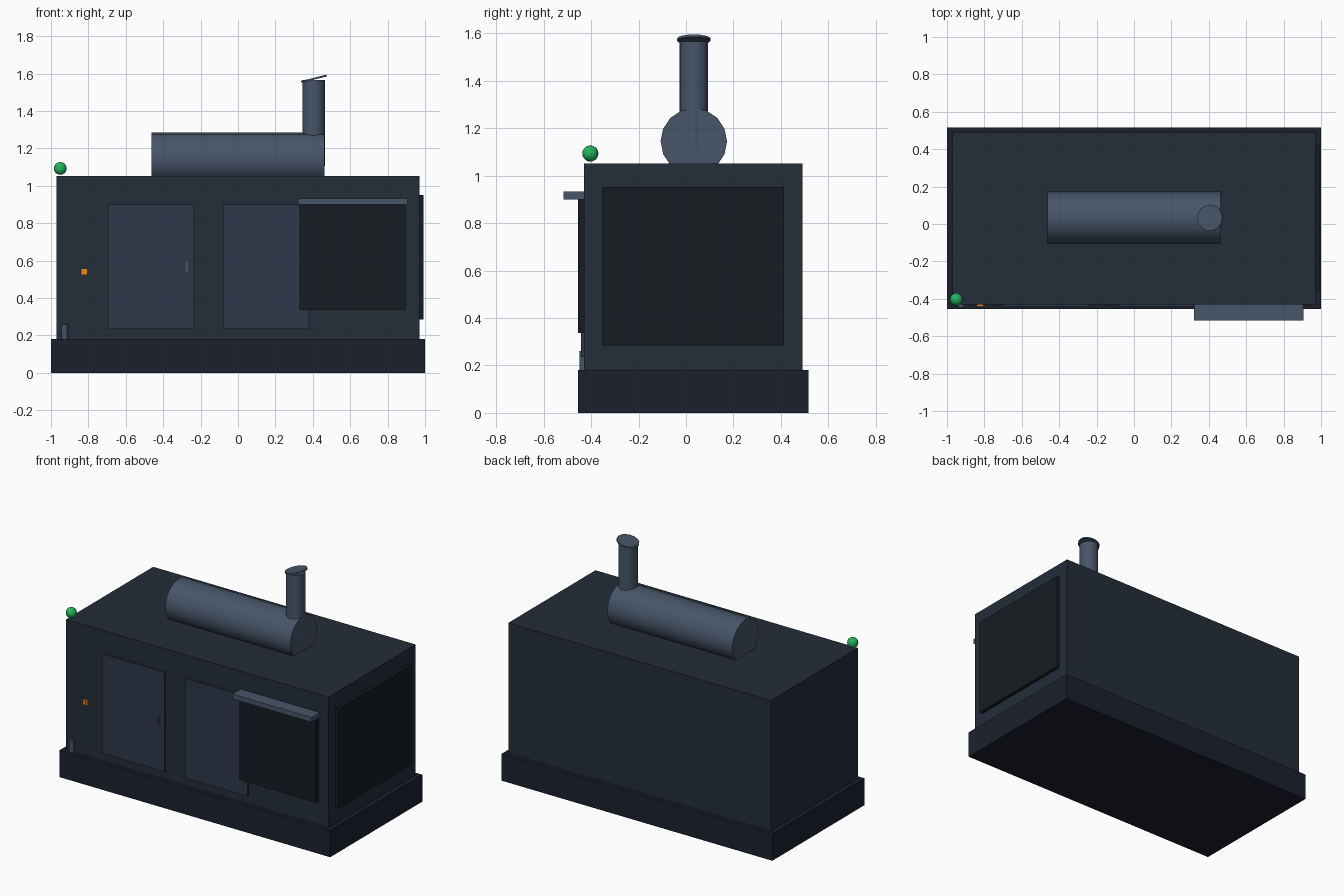
import bpy
from math import radians, pi

if "Cube" in bpy.data.objects:
    bpy.data.objects.remove(bpy.data.objects["Cube"])


def mat(name, hexcode):
    m = bpy.data.materials.new(name)
    rgb = [int(hexcode[i:i + 2], 16) / 255 for i in (0, 2, 4)]
    m.diffuse_color = [((c + 0.055) / 1.055) ** 2.4 if c > 0.04 else c / 12.92 for c in rgb] + [1]
    m.use_nodes = True
    m.node_tree.nodes["Principled BSDF"].inputs["Base Color"].default_value = m.diffuse_color
    return m


BODY = mat("body_paint", "232d3a")
BASE = mat("base_paint", "1b202d")
DOOR = mat("door_paint", "2d394a")
VENT = mat("vent_black", "161c22")
STEEL = mat("steel", "475569")
GREEN = mat("lamp_green", "22b55e")
ORANGE = mat("switch_orange", "f08a1c")


def box(name, x, y, z, m):
    """Box from (min, max) pairs."""
    bpy.ops.mesh.primitive_cube_add(size=1, location=[sum(p) / 2 for p in (x, y, z)])
    o = bpy.context.object
    o.name = name
    o.scale = [p[1] - p[0] for p in (x, y, z)]
    bpy.ops.object.transform_apply(location=False, rotation=False, scale=True)
    o.data.materials.append(m)
    return o


def cyl(name, loc, r, depth, m, rot=(0, 0, 0), sides=16):
    bpy.ops.mesh.primitive_cylinder_add(vertices=sides, radius=r, depth=depth,
                                        location=loc, rotation=rot)
    o = bpy.context.object
    o.name = name
    o.data.materials.append(m)
    bpy.ops.object.shade_smooth_by_angle(angle=radians(35))
    return o


# Skid base and enclosure
box("skid_base", (-1, 1), (-0.455, 0.517), (0, 0.18), BASE)
box("enclosure", (-0.97, 0.97), (-0.43, 0.49), (0.18, 1.052), BODY)

# Front doors and the latch
for i, x in enumerate((-0.695, -0.08)):
    box(f"door_{i + 1}", (x, x + 0.46), (-0.442, -0.425), (0.235, 0.9), DOOR)
box("door_latch", (-0.281, -0.267), (-0.45, -0.44), (0.54, 0.595), STEEL)

# Intake vent with hood, radiator vent on the right end
box("intake_vent", (0.33, 0.895), (-0.455, -0.425), (0.337, 0.9), VENT)
box("intake_hood", (0.32, 0.907), (-0.517, -0.43), (0.9, 0.932), STEEL)
box("radiator_vent", (0.965, 0.993), (-0.355, 0.414), (0.285, 0.951), VENT)

# Exhaust: muffler, stack and tilted rain cap
cyl("muffler", (-0.001, 0.033, 1.144), 0.14, 0.925, STEEL, (0, pi / 2, 0))
cyl("exhaust_stack", (0.405, 0.033, 1.335), 0.06, 0.46, STEEL)
cyl("rain_cap", (0.406, 0.033, 1.573), 0.07, 0.01, STEEL, (0, radians(-14), 0))

# Status lamp
bpy.ops.mesh.primitive_uv_sphere_add(segments=16, ring_count=10, radius=0.034,
                                     location=(-0.95, -0.403, 1.093))
lamp = bpy.context.object
lamp.name = "status_lamp"
lamp.data.materials.append(GREEN)
bpy.ops.object.shade_smooth_by_angle(angle=radians(40))

# Stop switch and drain pipe
box("switch_plate", (-0.84, -0.805), (-0.441, -0.425), (0.523, 0.557), ORANGE)
box("switch_button", (-0.831, -0.814), (-0.445, -0.435), (0.532, 0.548), ORANGE)
cyl("drain_pipe", (-0.927, -0.431, 0.22), 0.017, 0.08, STEEL, sides=12)
